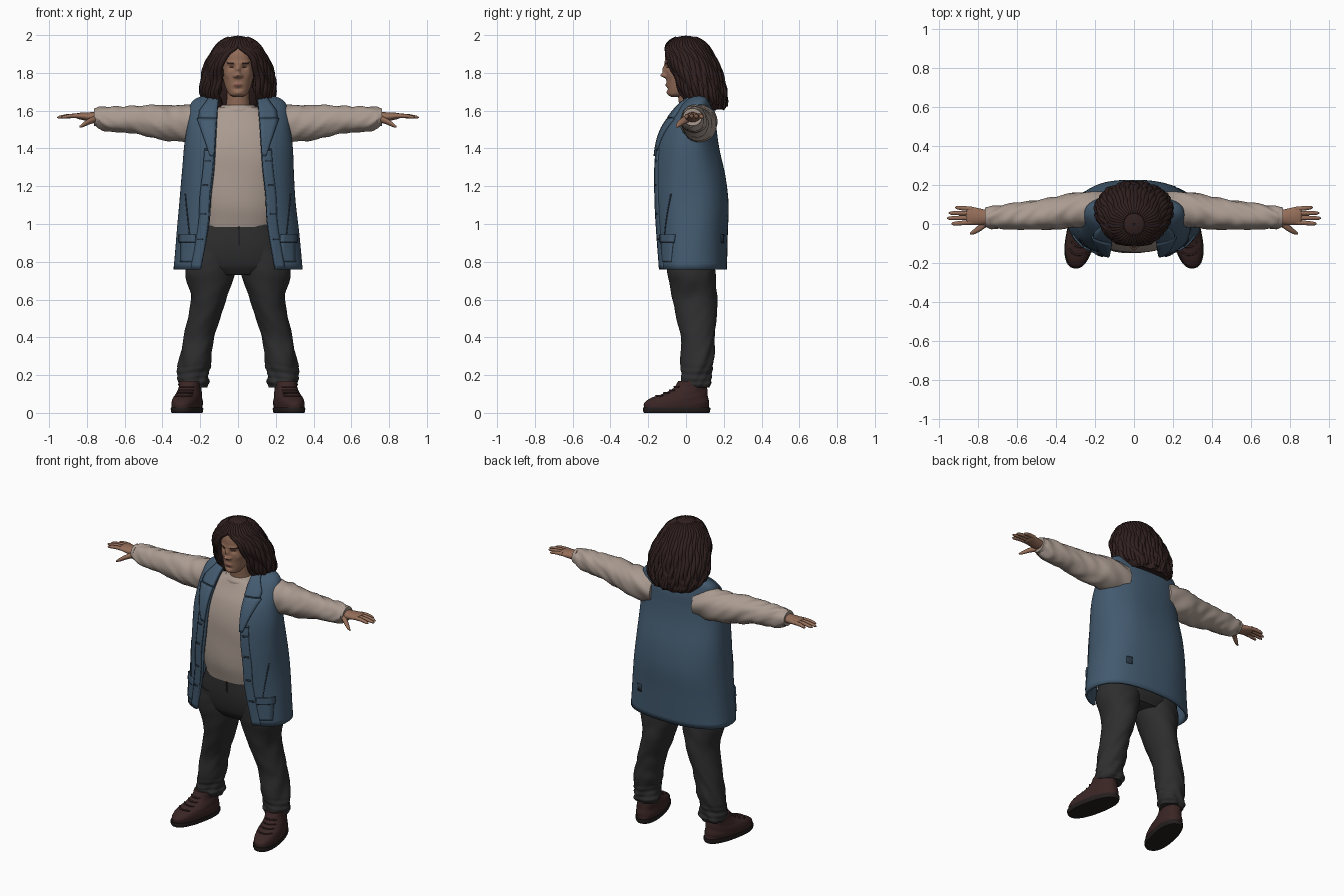
import bpy, math, random
from mathutils import Matrix, Vector, noise

if "Cube" in bpy.data.objects:
    bpy.data.objects.remove(bpy.data.objects["Cube"])

random.seed(4)
PI = math.pi


def material(name, rgb):
    m = bpy.data.materials.new(name)
    m.diffuse_color = (*rgb, 1)
    m.use_nodes = True
    m.node_tree.nodes["Principled BSDF"].inputs["Base Color"].default_value = m.diffuse_color
    return m


BLUE = material("vest blue", (.055, .102, .158))
NAVY = material("seam navy", (.022, .038, .06))
BEIGE = material("shirt beige", (.40, .325, .28))
BLACK = material("trouser charcoal", (.027, .027, .027))
HAIR = material("hair brown", (.030, .015, .014))
SKIN = material("skin", (.30, .155, .10))
LIP = material("lip", (.20, .075, .06))
SHOE = material("shoe leather", (.042, .019, .018))
SOLE = material("sole", (.018, .013, .013))


def at(keys, t):
    """Smooth lookup in a table of rows sorted by their first value."""
    i = 0
    while i < len(keys) - 2 and keys[i + 1][0] <= t:
        i += 1
    a, b = keys[i], keys[i + 1]
    p, q = keys[max(i - 1, 0)], keys[min(i + 2, len(keys) - 1)]
    h = b[0] - a[0]
    u = min(max((t - a[0]) / h, 0), 1)
    out = []
    for j in range(1, len(a)):
        m0 = (b[j] - p[j]) / (b[0] - p[0]) * h
        m1 = (q[j] - a[j]) / (q[0] - a[0]) * h
        out.append((2*u**3 - 3*u*u + 1) * a[j] + (u**3 - 2*u*u + u) * m0
                   + (3*u*u - 2*u**3) * b[j] + (u**3 - u*u) * m1)
    return out


def pw(v, p):
    return math.copysign(abs(v) ** p, v)


def point(keys, t, th, p=1, d=0, axis='z'):
    c1, c2, r1, r2 = at(keys, t)
    a = c1 + (max(r1, .001) + d) * pw(math.sin(th), p)
    b = c2 - (max(r2, .001) + d) * pw(math.cos(th), p)
    return Vector((a, b, t)) if axis == 'z' else Vector((t, a, b))


def build(name, verts, faces, mats, mirror=False, thick=0):
    me = bpy.data.meshes.new(name)
    me.from_pydata(verts, [], faces)
    for m in mats:
        me.materials.append(m)
    me.shade_smooth()
    me.set_sharp_from_angle(angle=math.radians(55))
    ob = bpy.data.objects.new(name, me)
    bpy.context.collection.objects.link(ob)
    if thick:
        s = ob.modifiers.new("thickness", 'SOLIDIFY')
        s.thickness, s.offset = thick, -1
    if mirror:
        ob.modifiers.new("mirror", 'MIRROR').use_mirror_merge = False
    return ob


def loft(name, keys, mats, axis='z', n=32, k=6, p=1, gap=None, fn=None,
         paint=None, mirror=False, thick=0, xf=None):
    """Skin rings (position, centre 1, centre 2, radius 1, radius 2); gap opens the front."""
    ts = [a[0] + (b[0] - a[0]) * j / k for a, b in zip(keys, keys[1:]) for j in range(k)]
    ts.append(keys[-1][0])
    cols = n + 1 if gap else n
    verts, faces, idx = [], [], []
    for t in ts:
        th0 = 0
        if gap:
            th0 = math.asin(min(1, max(0, at(gap, t)[0]) / max(at(keys, t)[2], .001)) ** (1 / p))
        for i in range(cols):
            th = th0 + (2 * PI - 2 * th0) * i / n
            v = point(keys, t, th, p, fn(t, th) if fn else 0, axis)
            verts.append(xf @ v if xf else v)
    for r in range(len(ts) - 1):
        for i in range(n):
            j = (i + 1) % cols
            faces.append((r*cols + i, r*cols + j, (r+1)*cols + j, (r+1)*cols + i))
            th = 2 * PI * (i + .5) / n
            idx.append(paint((ts[r] + ts[r+1]) / 2, th if th < PI else th - 2*PI) if paint else 0)
    if not gap:
        faces.append(tuple(reversed(range(cols))))
        faces.append(tuple(range((len(ts) - 1) * cols, len(ts) * cols)))
        idx += [0, 0]
    ob = build(name, verts, faces, mats, mirror, thick)
    ob.data.polygons.foreach_set("material_index", idx)
    return ob


def tube(name, pts, r, mat, radii=None):
    cu = bpy.data.curves.new(name, 'CURVE')
    cu.dimensions, cu.bevel_depth, cu.bevel_resolution, cu.use_fill_caps = '3D', r, 2, True
    cu.resolution_u = 2
    s = cu.splines.new('NURBS')
    s.points.add(len(pts) - 1)
    for i, (q, v) in enumerate(zip(s.points, pts)):
        q.co = (*v, 1)
        q.radius = radii[i] if radii else 1
    s.order_u, s.use_endpoint_u, s.use_smooth = 4, True, True
    cu.materials.append(mat)
    ob = bpy.data.objects.new(name, cu)
    bpy.context.collection.objects.link(ob)
    return ob


def folds(amp, freq, slant=1.0):
    return lambda t, th: amp * noise.noise(Vector((math.sin(th) * 1.3, math.cos(th) * 1.3,
                                                   t * freq + slant * math.sin(th + 1))))


# Shirt body, collar and sleeves
loft("shirt", [(.985, 0, .02, .20, .145), (1.1, 0, .015, .23, .16), (1.25, 0, .01, .24, .157),
               (1.4, 0, .005, .24, .143), (1.5, 0, .02, .22, .132), (1.58, 0, .035, .17, .1),
               (1.62, 0, .035, .1, .08)], [BEIGE], n=48, p=.85, fn=folds(.005, 7))
loft("shirt_collar", [(1.595, 0, .033, .105, .09), (1.61, 0, .033, .1, .088),
                      (1.63, 0, .035, .085, .075)], [BEIGE])
loft("sleeve", [(.15, .075, 1.53, .085, .09), (.3, .072, 1.532, .092, .1), (.4, .055, 1.538, .083, .09),
                (.5, .045, 1.547, .076, .08), (.6, .04, 1.552, .069, .07), (.69, .036, 1.555, .062, .065),
                (.73, .035, 1.562, .058, .056), (.75, .035, 1.565, .05, .047)],
     [BEIGE], 'x', k=8, fn=folds(.01, 18, 2), mirror=True)
loft("cuff", [(.742, .035, 1.565, .054, .05), (.762, .035, 1.566, .05, .046)], [BEIGE], 'x', k=1, mirror=True)

# Hands
loft("palm", [(.73, .035, 1.566, .034, .028), (.77, .035, 1.566, .04, .026), (.82, .04, 1.57, .046, .02),
              (.85, .042, 1.572, .045, .015), (.86, .042, 1.572, .035, .008)], [SKIN], 'x', n=20, mirror=True)
for i, (y0, y1, tip) in enumerate([(.008, .002, .935), (.032, .03, .957), (.056, .056, .948), (.077, .084, .915)]):
    w = (tip - .83)
    loft(f"finger_{i}", [(.83, y0, 1.572, .012, .012), (.83 + w*.5, (y0+y1)/2, 1.572, .012, .011),
                         (.83 + w*.9, y1, 1.566, .009, .008), (tip, y1, 1.564, .003, .003)],
         [SKIN], 'x', n=10, k=3, mirror=True)
loft("thumb", [(.75, .01, 1.558, .022, .02), (.79, -.02, 1.542, .019, .016), (.82, -.04, 1.525, .013, .012),
               (.84, -.05, 1.514, .004, .004)], [SKIN], 'x', n=12, k=4, mirror=True)

# Trousers
loft("trouser_hips", [(.73, 0, .03, .16, .10), (.78, 0, .027, .235, .13), (.88, 0, .023, .245, .145),
                      (1.0, 0, .02, .215, .14)], [BLACK], n=40, p=.85)
loft("trouser_leg", [(.135, .238, .055, .07, .072), (.16, .237, .055, .082, .082), (.2, .237, .055, .08, .079),
                     (.25, .232, .058, .084, .085), (.4, .207, .062, .083, .092), (.6, .155, .047, .093, .118),
                     (.74, .147, .028, .132, .128), (.88, .125, .025, .12, .13)], [BLACK], n=40, k=10,
     fn=lambda t, th: folds(.006 + .012 * max(0, 1 - t / .45), 14 + 8 * (t < .0), 2)(t, th)
     + .004 * math.sin(t * 170 + 2 * math.sin(th)) * max(0, 1 - t / .35), mirror=True)
tube("trouser_fly", [(.005, -.121, .99), (.006, -.124, .92), (.005, -.12, .86), (0, -.105, .8)], .004, BLACK)

# Shoes, toes turned out
TURN = Matrix.Translation((.27, -.05, 0)) @ Matrix.Rotation(math.radians(12), 4, 'Z')
loft("shoe_sole", [(0, 0, 0, .07, .176), (.012, 0, 0, .075, .181), (.028, 0, 0, .075, .181)],
     [SOLE], n=36, k=2, p=.85, mirror=True, xf=TURN)
UPPER = [(.028, 0, 0, .07, .176), (.055, 0, .002, .073, .173), (.08, 0, .017, .07, .153),
         (.1, 0, .045, .064, .122), (.13, 0, .073, .058, .09), (.17, 0, .088, .06, .075)]
loft("shoe_upper", UPPER, [SHOE], n=36, k=5, p=.88, fn=folds(.003, 30), mirror=True, xf=TURN)
for i, z in enumerate((.09, .105, .12, .138)):
    pts = [TURN @ point(UPPER, z, a * .16, .88, .003) for a in range(-4, 5)]
    tube(f"shoe_lace_{i}", pts, .005, SHOE).modifiers.new("mirror", 'MIRROR').use_mirror_merge = False

# Open sleeveless coat
COAT = [(.76, 0, .025, .343, .19), (.95, 0, .026, .324, .196), (1.1, 0, .025, .308, .2),
        (1.25, 0, .017, .298, .19), (1.4, 0, .007, .288, .167), (1.5, 0, .015, .275, .146),
        (1.58, 0, .038, .265, .117), (1.64, 0, .058, .248, .084), (1.67, 0, .07, .21, .06),
        (1.69, 0, .07, .13, .05)]
GAP = [(.76, .2), (1, .157), (1.15, .147), (1.3, .13), (1.6, .11), (1.69, .1)]
drape = folds(.007, 2.5, .6)
P = .82
loft("coat", COAT, [BLUE], n=80, k=6, p=P, gap=GAP, fn=drape, thick=.016)


def plate(name, z0, z1, x0, x1, mat, d=.006, back=False, mirror=True, nz=12, nx=4):
    """Thin panel lying on the coat between heights z0, z1 and widths x0(z), x1(z)."""
    verts, faces = [], []
    for r in range(nz + 1):
        z = z0 + (z1 - z0) * r / nz
        for c in range(nx + 1):
            x = x0(z) + (x1(z) - x0(z)) * c / nx
            th = math.asin(min(1, x / at(COAT, z)[2]) ** (1 / P))
            th = PI - th if back else th
            verts.append(point(COAT, z, th, P, drape(z, th) + d))
    for r in range(nz):
        for c in range(nx):
            q = r * (nx + 1) + c
            f = (q, q + 1, q + nx + 2, q + nx + 1)
            faces.append(f[::-1] if back else f)
    build(name, verts, faces, [mat], mirror, d + .004)


gap = lambda z: at(GAP, z)[0]
wide = lambda v: (lambda z: v)
plate("coat_placket", .765, 1.4, gap, lambda z: gap(z) + .05, BLUE, .005, nz=30)
plate("coat_lapel", 1.36, 1.56, lambda z: gap(z) - .004, lambda z: gap(z) + .015 + .4 * (z - 1.36), BLUE, .012)
plate("coat_collar", 1.565, 1.675, lambda z: gap(z) - .006, lambda z: gap(z) + .085 - .6 * max(0, z - 1.6), BLUE, .014)
plate("pocket_body", .80, .93, wide(.225), wide(.305), BLUE, .004)
plate("pocket_flap", .905, .945, wide(.222), wide(.308), BLUE, .009)
plate("pocket_seam", .9, .905, wide(.222), wide(.308), NAVY, .005, nz=1)
plate("hand_pocket_seam", .9, 1.16, lambda z: .25 + .1 * (z - .9), lambda z: .254 + .1 * (z - .9), NAVY, .003, nx=1)
for i, z in enumerate((.915, 1.05, 1.2, 1.33, 1.39)):
    plate(f"toggle_{i}", z, z + .009, lambda z: gap(z) + .012, lambda z: gap(z) + .042, NAVY, .009, nz=1)
plate("back_patch", .9, .945, wide(.18), wide(.215), NAVY, .004, True, False, 2)

# Head: face shaped by soft bumps (height, angle, height spread, angle spread, amount)
BUMPS = [(1.815, 0, .022, .11, .016), (1.786, 0, .012, .16, .026), (1.782, .2, .008, .1, .008),
         (1.782, -.2, .008, .1, .008), (1.83, .42, .013, .2, -.010), (1.83, -.42, .013, .2, -.010),
         (1.853, .4, .009, .3, .005), (1.853, -.4, .009, .3, .005), (1.735, 0, .01, .28, .008),
         (1.715, 0, .007, .3, -.004), (1.695, 0, .012, .35, .006), (1.79, .75, .02, .25, .004),
         (1.79, -.75, .02, .25, .004)]


def face(t, th):
    th = (th + PI) % (2 * PI) - PI
    return sum(a * math.exp(-((t - z) / s) ** 2 - ((th - c) / w) ** 2) for z, c, s, w, a in BUMPS)


def features(t, th):
    a = abs(th)
    if abs(t - 1.851 - .01 * (a - .4)) < .0045 and .2 < a < .75:
        return 1
    if abs(t - 1.829) < .0035 and .27 < a < .55:
        return 1
    return 2 if abs(t - 1.735) < .007 * (1 - a / .34) + .001 and a < .32 else 0


loft("head", [(1.672, 0, -.05, .02, .025), (1.682, 0, -.047, .042, .045), (1.70, 0, -.035, .056, .062),
              (1.74, 0, -.012, .072, .09), (1.80, 0, 0, .084, .108), (1.86, 0, 0, .088, .112),
              (1.92, 0, .005, .086, .11), (1.965, 0, .01, .06, .08)],
     [SKIN, HAIR, LIP], n=120, k=14, p=.94, fn=face, paint=features)
loft("neck", [(1.57, 0, .035, .085, .075), (1.62, 0, .03, .066, .066), (1.68, 0, .02, .058, .062),
              (1.74, 0, .02, .058, .062)], [SKIN])

# Hair: shell open at the face, a core behind the neck and wavy locks over it
MANE = [(1.605, 0, .1, .14, .10), (1.63, 0, .1, .165, .112), (1.68, 0, .086, .19, .127),
        (1.76, 0, .063, .19, .13), (1.84, 0, .032, .168, .137), (1.9, 0, .012, .138, .125),
        (1.95, 0, .004, .108, .104), (1.98, 0, 0, .068, .07), (1.993, 0, 0, .03, .032), (1.997, 0, 0, .003, .003)]
PART = [(1.605, .1), (1.7, .1), (1.8, .092), (1.87, .075), (1.91, .045), (1.937, 0), (1.997, 0)]
wave = lambda t, th: min(1, (2 - t) * 8) * (.006 * math.sin(14 * th + 3 * math.sin(t * 26))
                                            + .008 * noise.noise(Vector((math.sin(th)*3, math.cos(th)*3, t*18))))
loft("hair_shell", MANE, [HAIR], n=110, k=7, gap=PART, fn=wave, thick=.025)
loft("hair_core", [(1.61, 0, .115, .12, .08), (1.7, 0, .105, .16, .1), (1.82, 0, .07, .14, .1),
                   (1.94, 0, .02, .08, .08)], [HAIR])
LOCKS = 42
for i in range(LOCKS):
    ph, end = random.uniform(0, 6.28), random.uniform(1.605, 1.65)
    pts, rad = [], []
    for s in range(20):
        u = s / 19
        z = 1.985 + (end - 1.985) * u ** 1.25
        th0 = math.asin(min(1, max(0, at(PART, z)[0]) / at(MANE, z)[2])) + .06
        th = th0 + (2 * PI - 2 * th0) * i / (LOCKS - 1) + .05 * u * math.sin(20 * u + ph)
        pts.append(point(MANE, z, th, 1, -.005 + .008 * u * math.sin(17 * u + ph)))
        rad.append(.35 + .75 * math.sin(PI * min(.9, u * .85 + .05)))
    tube(f"hair_lock_{i}", pts, .016, HAIR, rad)
